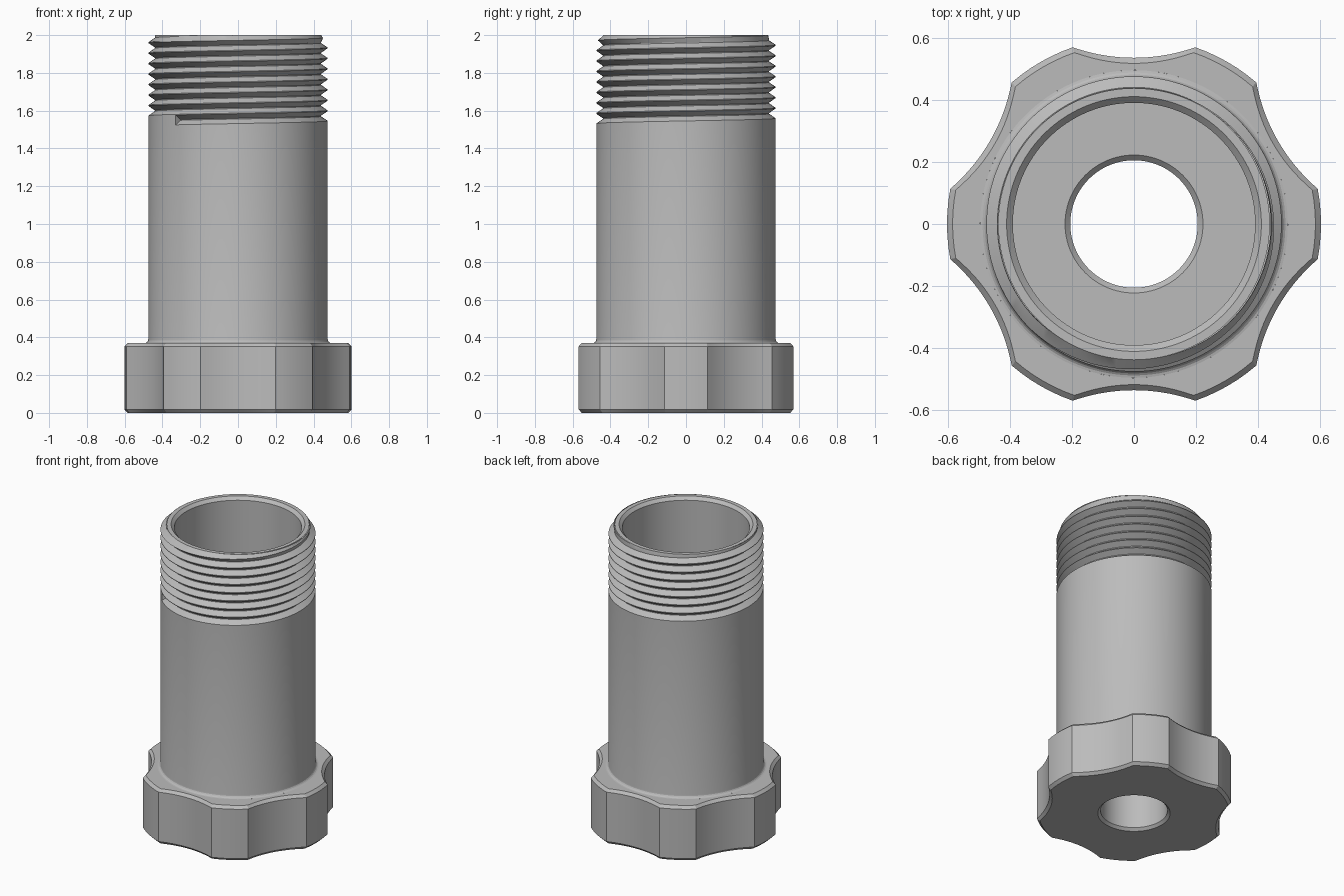
import bpy
import bmesh
from math import sin, cos, pi, sqrt, radians

cube = bpy.data.objects.get("Cube")
if cube:
    bpy.data.objects.remove(cube)

# Single grey plastic colour
grey = bpy.data.materials.new("plain_grey")
grey.use_nodes = True
grey.diffuse_color = (0.5, 0.5, 0.5, 1)
grey.node_tree.nodes["Principled BSDF"].inputs["Base Color"].default_value = (0.5, 0.5, 0.5, 1)


def finish(name, bm):
    mesh = bpy.data.meshes.new(name)
    bm.to_mesh(mesh)
    bm.free()
    mesh.materials.append(grey)
    ob = bpy.data.objects.new(name, mesh)
    bpy.context.collection.objects.link(ob)
    bpy.ops.object.select_all(action='DESELECT')
    ob.select_set(True)
    bpy.context.view_layer.objects.active = ob
    bpy.ops.object.shade_smooth_by_angle(angle=radians(20))
    return ob


def bridge(bm, a, b, closed):
    n = len(a)
    for i in range(n if closed else n - 1):
        k = (i + 1) % n
        bm.faces.new((a[i], a[k], b[k], b[i]))


def loft(name, levels, angles):
    """Rings of (radius function, z) joined in order."""
    bm = bmesh.new()
    rings = [[bm.verts.new((r(a) * cos(a), r(a) * sin(a), z)) for a in angles]
             for r, z in levels]
    for lower, upper in zip(rings, rings[1:]):
        bridge(bm, lower, upper, True)
    return finish(name, bm)


def circle(radius):
    return lambda a: radius


# Six-lobed grip head
SECTOR, HALF_LOBE = pi / 3, radians(10.8)
SCOOP_R, SCOOP_D = 0.59, 1.125


def grip(inset=0.0):
    def radius(a):
        off = (a + SECTOR / 2) % SECTOR - SECTOR / 2
        if abs(off) <= HALF_LOBE + 1e-5:
            return 0.602 - inset
        phi = SECTOR / 2 - abs(off)
        return SCOOP_D * cos(phi) - sqrt(SCOOP_R ** 2 - (SCOOP_D * sin(phi)) ** 2) - inset
    return radius


grip_angles = []
for s in range(6):
    for i in range(6):
        grip_angles.append(s * SECTOR - HALF_LOBE + 2 * HALF_LOBE * i / 6)
    for i in range(16):
        grip_angles.append(s * SECTOR + HALF_LOBE + (SECTOR - 2 * HALF_LOBE) * i / 16)

HEAD = 0.37
loft("grip_head", [(circle(0.222), 0), (grip(0.018), 0), (grip(), 0.018),
                   (grip(), HEAD - 0.018), (grip(0.018), HEAD), (circle(0.495), HEAD)],
     grip_angles)

# Bore, floor and through hole
bore = [(0.437, 2), (0.41, 2), (0.39, 1.98), (0.39, HEAD), (0.222, HEAD),
        (0.205, HEAD - 0.017), (0.205, 0.017), (0.222, 0)]
loft("bore", [(circle(r), z) for r, z in bore], [2 * pi * i / 128 for i in range(128)])

# Barrel with a helical external thread
N, PITCH, TURNS = 128, 0.0555, 9
START_Z, START_A, OUTER, ROOT = 1.525, radians(226), 0.475, 0.44
groove = [(0, OUTER), (0.024, ROOT), (0.028, ROOT), (0.052, OUTER)]
fillet = [(0.02 * (1 - sin(t * pi / 8)), 0.02 * (1 - cos(t * pi / 8))) for t in range(5)]

bm = bmesh.new()
columns = []
for i in range(N + 1):
    turn = i / N
    a = START_A + 2 * pi * turn
    profile = [(OUTER + dr, HEAD + dz) for dr, dz in fillet]
    for k in range(TURNS):
        for dz, r in groove:
            z = START_Z + PITCH * (k + turn) + dz
            profile.append((min(r, max(0.435, 0.435 + (2 - z) * 1.15)), z))
    columns.append([bm.verts.new((r * cos(a), r * sin(a), z)) for r, z in profile])
for left, right in zip(columns, columns[1:]):
    bridge(bm, right, left, False)
    for_face = None

# End wall where the thread starts
first = len(fillet)
bm.faces.new(columns[0][first:first + len(groove)])
bmesh.ops.remove_doubles(bm, verts=bm.verts[:], dist=1e-5)
bmesh.ops.bisect_plane(bm, geom=bm.verts[:] + bm.edges[:] + bm.faces[:],
                       plane_co=(0, 0, 2), plane_no=(0, 0, 1), clear_outer=True)
bmesh.ops.recalc_face_normals(bm, faces=bm.faces[:])
finish("threaded_barrel", bm)
